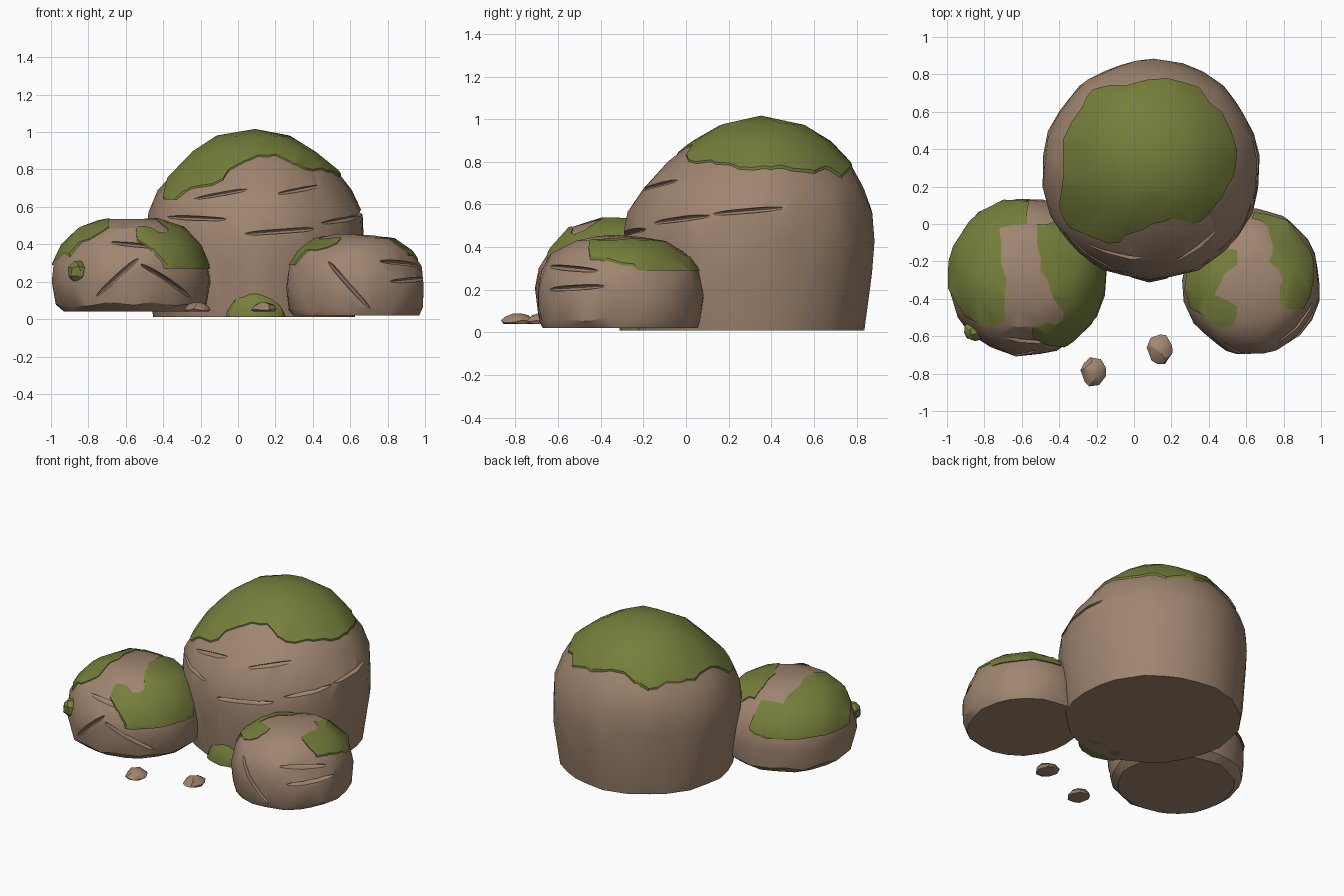
import bpy, bmesh, math, random
from mathutils import Vector, Matrix

cube = bpy.data.objects.get("Cube")
if cube:
    bpy.data.objects.remove(cube)


def material(name, rgb):
    m = bpy.data.materials.new(name)
    m.use_nodes = True
    m.diffuse_color = (*rgb, 1)
    bsdf = m.node_tree.nodes["Principled BSDF"]
    bsdf.inputs["Base Color"].default_value = (*rgb, 1)
    bsdf.inputs["Roughness"].default_value = 0.9
    return m


STONE = material("brown stone", (0.35, 0.235, 0.162))
MOSS = material("green moss", (0.18, 0.21, 0.045))


def new_object(name, bm, mat):
    bmesh.ops.recalc_face_normals(bm, faces=bm.faces)
    mesh = bpy.data.meshes.new(name)
    bm.to_mesh(mesh)
    bm.free()
    mesh.materials.append(mat)
    obj = bpy.data.objects.new(name, mesh)
    bpy.context.collection.objects.link(obj)
    return obj


def activate(obj):
    bpy.ops.object.select_all(action='DESELECT')
    obj.select_set(True)
    bpy.context.view_layer.objects.active = obj


def smooth(obj, angle=24):
    activate(obj)
    bpy.ops.object.shade_smooth_by_angle(angle=math.radians(angle))


def boolean(obj, other, operation):
    mod = obj.modifiers.new("cut", 'BOOLEAN')
    mod.operation, mod.object, mod.solver = operation, other, 'EXACT'
    activate(obj)
    bpy.ops.object.modifier_apply(modifier=mod.name)


def rock(name, centre, rings, stretch=1.0, count=24, rough=0.012, grow=0.0, seed=1, mat=STONE):
    """Convex, faceted stone wrapped around rings of (z, radius, y shift)."""
    rng = random.Random(seed)
    bm = bmesh.new()
    for i, (z, r, shift) in enumerate(rings):
        n = max(1, round(count * min(1, r / rings[1][1] + 0.1))) if r else 1
        for k in range(n):
            a = math.tau * (k + 0.5 * (i % 2) + rng.uniform(-0.25, 0.25)) / n
            rr = r + (rng.uniform(-rough, rough * 0.4) if r else 0)
            zz = z + (rng.uniform(-rough, rough) if 0 < i < len(rings) - 1 else 0)
            bm.verts.new((centre[0] + rr * math.cos(a),
                          centre[1] + shift + rr * stretch * math.sin(a), zz))
    hull = bmesh.ops.convex_hull(bm, input=bm.verts)
    loose = [v for v in bm.verts if not v.link_faces]
    bmesh.ops.delete(bm, geom=loose, context='VERTS')
    if grow:
        mid = Vector((*centre, rings[len(rings) // 2][0]))
        bmesh.ops.scale(bm, vec=(1 + grow,) * 3, space=Matrix.Translation(-mid), verts=bm.verts)
    return new_object(name, bm, mat)


def prism(outline, low, seed):
    """Upright cutter with a ragged version of the plan outline."""
    rng = random.Random(seed)
    ragged = []
    for p, q in zip(outline, outline[1:] + outline[:1]):
        ragged.append(p)
        ragged.append(tuple((a + b) / 2 + rng.uniform(-0.016, 0.016) for a, b in zip(p, q)))
    bm = bmesh.new()
    face = bm.faces.new([bm.verts.new((x, y, low)) for x, y in ragged])
    top = bmesh.ops.extrude_face_region(bm, geom=[face])
    bmesh.ops.translate(bm, vec=(0, 0, 2),
                        verts=[e for e in top["geom"] if isinstance(e, bmesh.types.BMVert)])
    return new_object("moss_cutter", bm, MOSS)


def crease(obj, centre, radius, angle, z, length, tilt, depth=0.04, height=0.012):
    """Cut a thin lens-shaped crack into the side of a stone."""
    a = math.radians(angle)
    bm = bmesh.new()
    bmesh.ops.create_icosphere(bm, subdivisions=3, radius=1)
    place = (Matrix.Translation((centre[0] + radius * math.cos(a), centre[1] + radius * math.sin(a), z))
             @ Matrix.Rotation(a + math.pi / 2, 4, 'Z') @ Matrix.Rotation(math.radians(-tilt), 4, 'Y')
             @ Matrix.Diagonal((length, depth, height, 1)))
    bmesh.ops.transform(bm, matrix=place, verts=bm.verts)
    cutter = new_object("crack_cutter", bm, STONE)
    boolean(obj, cutter, 'DIFFERENCE')
    bpy.data.objects.remove(cutter)


def boulder(name, centre, rings, patches, cracks, grow, **shape):
    """Stone with moss sheets lying on it and cracks in its sides."""
    body = rock(name, centre, rings, **shape)
    for i, (low, outline) in enumerate(patches):
        sheet = rock(f"{name}_moss_{i + 1}", centre, rings, grow=grow, mat=MOSS, **shape)
        cutter = prism(outline, low, seed=i + 3)
        boolean(sheet, cutter, 'INTERSECT')
        boolean(sheet, body, 'DIFFERENCE')
        bpy.data.objects.remove(cutter)
        smooth(sheet)
    for c in cracks:
        crease(body, centre, *c)
    smooth(body)


# Tall rear boulder with a moss cap
boulder("rear_boulder", (0.09, 0.29),
        [(0.01, 0.545, 0), (0.12, 0.56, 0), (0.28, 0.58, 0), (0.43, 0.592, 0), (0.56, 0.575, 0.01),
         (0.68, 0.52, 0.03), (0.79, 0.435, 0.05), (0.89, 0.335, 0.06), (0.97, 0.2, 0.06), (1.01, 0.0, 0.06)],
        [(0.64, [(-0.4, 0.1), (-0.35, -0.02), (-0.2, -0.08), (-0.08, -0.1), (0.02, -0.04), (0.1, 0.0),
                 (0.2, 0.03), (0.3, 0.0), (0.4, 0.05), (0.47, 0.14), (0.53, 0.25), (0.55, 0.4), (0.47, 0.6),
                 (0.35, 0.73), (0.18, 0.78), (-0.05, 0.74), (-0.22, 0.72), (-0.28, 0.62), (-0.38, 0.45)])],
        [(0.58, 285, 0.47, 0.5, 4), (0.58, 325, 0.53, 0.4, 6), (0.57, 235, 0.54, 0.4, -2),
         (0.5, 305, 0.7, 0.3, 9), (0.5, 255, 0.68, 0.3, 10), (0.58, 0, 0.57, 0.4, 5)],
        grow=0.02, count=26, seed=4)

# Front boulder on the -x side
boulder("right_boulder", (-0.573, -0.28),
        [(0.04, 0.365, 0), (0.08, 0.41, 0), (0.2, 0.428, 0), (0.3, 0.415, 0), (0.4, 0.365, 0),
         (0.48, 0.285, 0), (0.525, 0.17, 0), (0.53, 0.0, 0)],
        [(0.29, [(-0.56, 0.12), (-0.57, 0.0), (-0.72, -0.02), (-0.71, -0.15), (-0.68, -0.3), (-0.69, -0.52),
                 (-0.8, -0.55), (-0.9, -0.5), (-1.02, -0.3), (-1.0, -0.1), (-0.9, 0.06), (-0.7, 0.13)]),
         (0.27, [(-0.52, 0.0), (-0.4, 0.02), (-0.2, -0.15), (-0.12, -0.3), (-0.13, -0.45), (-0.25, -0.57),
                 (-0.37, -0.66), (-0.54, -0.61), (-0.53, -0.54), (-0.42, -0.54), (-0.37, -0.48),
                 (-0.44, -0.38), (-0.5, -0.25), (-0.52, -0.1)])],
        [(0.42, 262, 0.24, 0.25, 42), (0.41, 300, 0.2, 0.25, -30), (0.36, 270, 0.4, 0.2, -6)],
        grow=0.025, count=22, seed=7)

# Front boulder on the +x side
boulder("left_boulder", (0.628, -0.31),
        [(0.02, 0.345, 0), (0.06, 0.365, 0), (0.18, 0.373, 0), (0.28, 0.352, 0), (0.36, 0.305, 0),
         (0.42, 0.22, 0), (0.445, 0.1, 0), (0.447, 0.0, 0)],
        [(0.29, [(0.28, -0.13), (0.42, -0.12), (0.55, -0.14), (0.55, -0.22), (0.46, -0.32), (0.43, -0.38),
                 (0.55, -0.44), (0.53, -0.54), (0.42, -0.54), (0.3, -0.45), (0.25, -0.3)]),
         (0.29, [(0.63, 0.12), (0.75, 0.1), (0.86, 0.0), (0.94, -0.13), (0.96, -0.3), (0.91, -0.45),
                 (0.8, -0.45), (0.78, -0.38), (0.8, -0.3), (0.72, -0.2), (0.74, -0.1), (0.72, -0.02),
                 (0.63, 0.03)])],
        [(0.37, 262, 0.2, 0.22, -48), (0.37, 325, 0.21, 0.25, 3), (0.34, 318, 0.3, 0.2, -4)],
        grow=0.028, stretch=1.06, count=22, seed=11)

# Moss lumps at the rear boulder's foot and on the -x boulder's flank
lump = [(0.01, 0.165, 0), (0.06, 0.155, 0), (0.12, 0.11, 0), (0.165, 0.04, 0), (0.17, 0, 0)]
smooth(rock("foot_moss", (0.09, -0.22), lump, stretch=0.55, count=12, seed=5, mat=MOSS))
bud = [(0.2, 0.025, 0), (0.23, 0.055, 0), (0.28, 0.055, 0), (0.31, 0.025, 0)]
smooth(rock("flank_moss", (-0.855, -0.57), bud, count=9, rough=0.006, seed=6, mat=MOSS))

# Loose pebbles in front
pebble = [(0.04, 0.06, 0), (0.052, 0.072, 0), (0.075, 0.052, 0), (0.09, 0.018, 0)]
for i, (x, y) in enumerate([(-0.215, -0.79), (0.14, -0.67)]):
    smooth(rock(f"pebble_{i + 1}", (x, y), pebble, stretch=1.15, count=9, rough=0.006, seed=20 + i))
